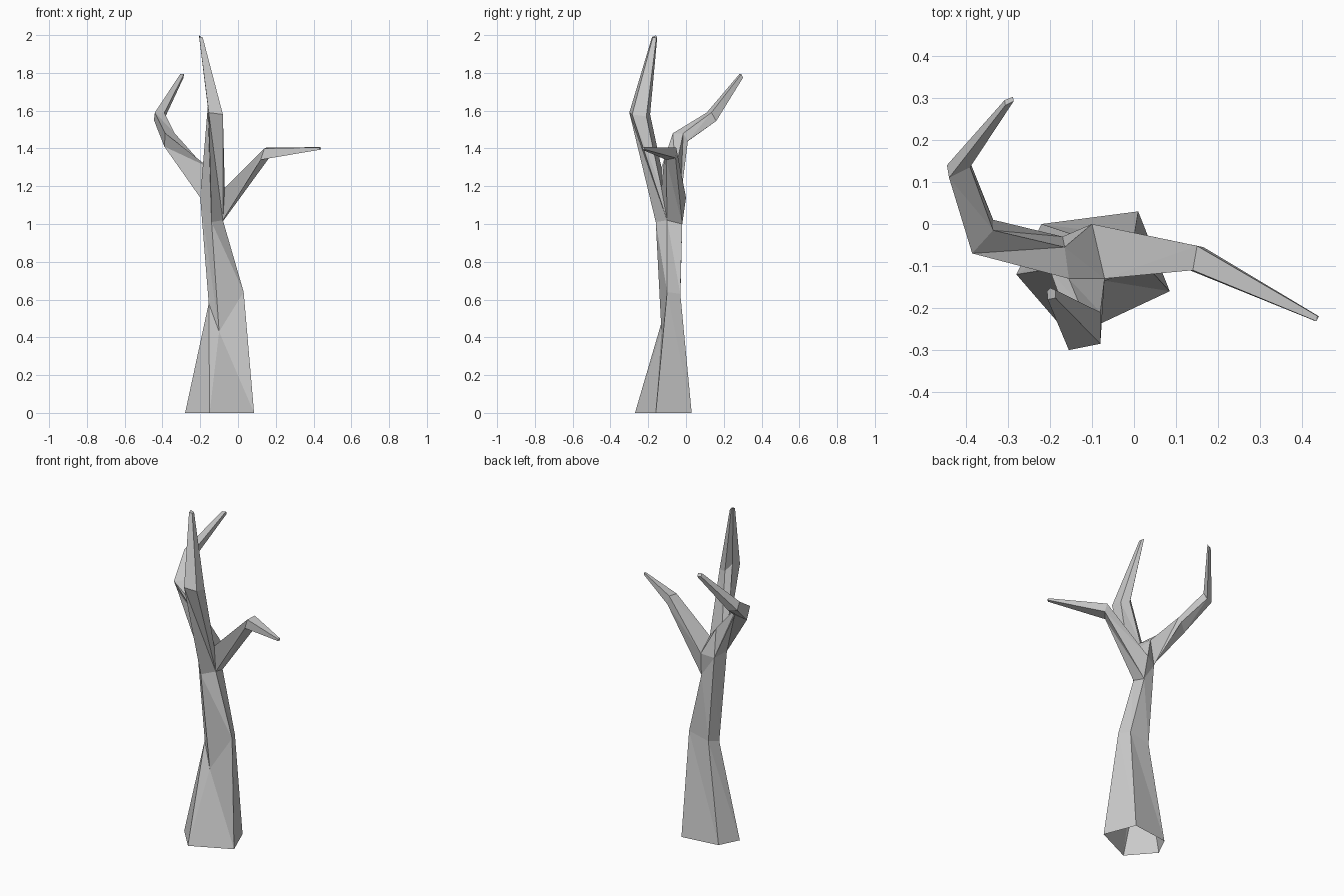
import bpy
import bmesh
from mathutils import Vector

default_cube = bpy.data.objects.get("Cube")
if default_cube:
    bpy.data.objects.remove(default_cube, do_unlink=True)

bark = bpy.data.materials.new("grey_bark")
bark.use_nodes = True
bark_colour = (0.6, 0.6, 0.6, 1)
bark.diffuse_color = bark_colour
bark.node_tree.nodes["Principled BSDF"].inputs["Base Color"].default_value = bark_colour

bm = bmesh.new()


def ring(*points):
    """Add a loop of vertices."""
    return [bm.verts.new(point) for point in points]


def add_face(*verts):
    """Add one flat face."""
    return bm.faces.new(verts)


def bridge(lower, upper):
    """Join two loops with triangles that twist one way."""
    for i in range(len(lower)):
        j = (i + 1) % len(lower)
        add_face(lower[i], lower[j], upper[j])
        add_face(lower[i], upper[j], upper[i])


def shrunken_ring(source, centre, scale):
    """Copy a loop to a new centre at a smaller size."""
    middle = sum((v.co for v in source), Vector()) / len(source)
    return ring(*[Vector(centre) + (v.co - middle) * scale for v in source])


def branch(start, elbows, tip_centre, tip_scale):
    """Grow a branch from a loop through its elbows to a capped tip."""
    current = start
    for elbow in elbows:
        following = ring(*elbow)
        bridge(current, following)
        current = following
    tip = shrunken_ring(current, tip_centre, tip_scale)
    bridge(current, tip)
    add_face(*tip)


# Trunk: flared open foot, twisted waist and fork
foot = ring((-.28, -.12, 0), (-.22, 0, 0), (.01, .03, 0),
            (.085, -.16, 0), (-.15, -.27, 0))
waist = ring((-.155, -.1, .58), (-.13, -.03, .6), (0, -.03, .63),
             (.03, -.1, .64), (-.1, -.13, .43))
fork = ring((-.2, -.11, 1.14), (-.17, -.03, 1.12), (-.09, -.02, 1),
            (-.08, -.1, 1.02), (-.14, -.16, 1.01))
bridge(foot, waist)
bridge(waist, fork)

# Crotch between the three branches
right_outer, right_back, left_back, left_front, front = fork
crotch = ring((-.165, -.055, 1.29), (-.1, 0, 1.14),
              (-.07, -.13, 1.19), (-.155, -.13, 1.3))
crotch_right, crotch_back, crotch_left, crotch_front = crotch
add_face(right_back, left_back, crotch_back)
add_face(right_back, crotch_back, crotch_right)
add_face(crotch_right, crotch_back, crotch_left)
add_face(crotch_right, crotch_left, crotch_front)

# Left branch, bent level
branch([left_back, left_front, crotch_left, crotch_back],
       [[(.165, -.055, 1.35), (.12, -.105, 1.34),
         (.14, -.11, 1.4), (.15, -.052, 1.405)]],
       (.435, -.225, 1.4), .22)

# Front branch, tallest and leaning back at its tip
branch([left_front, front, right_outer, crotch_front, crotch_left],
       [[(-.08, -.285, 1.58), (-.155, -.3, 1.59), (-.16, -.22, 1.62),
         (-.13, -.19, 1.58), (-.08, -.21, 1.57)]],
       (-.197, -.165, 1.99), .25)

# Right branch, with two elbows
branch([right_outer, right_back, crotch_right, crotch_front],
       [[(-.39, -.03, 1.41), (-.335, .01, 1.44),
         (-.335, -.015, 1.48), (-.385, -.07, 1.48)],
        [(-.445, .14, 1.55), (-.395, .16, 1.545),
         (-.39, .135, 1.59), (-.44, .11, 1.59)]],
       (-.297, .293, 1.785), .4)

bmesh.ops.recalc_face_normals(bm, faces=bm.faces)
mesh = bpy.data.meshes.new("bare_tree")
bm.to_mesh(mesh)
bm.free()
mesh.materials.append(bark)
tree = bpy.data.objects.new("bare_tree", mesh)
bpy.context.collection.objects.link(tree)
